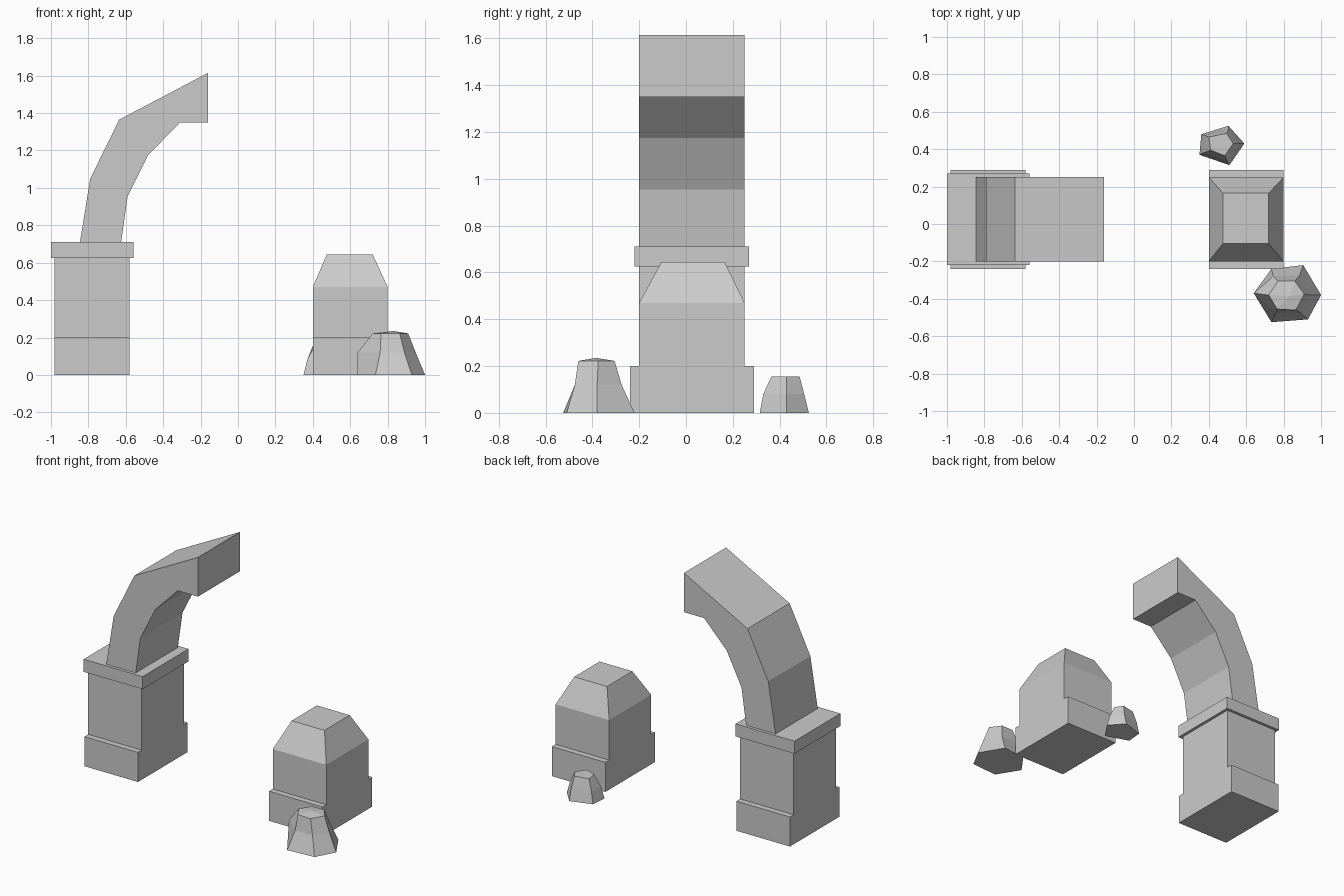
import bpy
import bmesh

if "Cube" in bpy.data.objects:
    bpy.data.objects.remove(bpy.data.objects["Cube"], do_unlink=True)

stone = bpy.data.materials.new("grey_stone")
stone.use_nodes = True
GREY = (0.6, 0.6, 0.6, 1)
stone.diffuse_color = GREY
stone.node_tree.nodes["Principled BSDF"].inputs["Base Color"].default_value = GREY


def loft(name, rings, apex=None):
    """Skin a stack of equal-sized rings, closing the bottom and the top."""
    bm = bmesh.new()
    loops = [[bm.verts.new(p) for p in ring] for ring in rings]
    n = len(loops[0])
    for low, high in zip(loops, loops[1:]):
        for i in range(n):
            j = (i + 1) % n
            bm.faces.new((low[i], low[j], high[j], high[i]))
    bm.faces.new(loops[0][::-1])
    if apex:
        tip = bm.verts.new(apex)
        for i in range(n):
            bm.faces.new((loops[-1][i], loops[-1][(i + 1) % n], tip))
    else:
        bm.faces.new(loops[-1])
    bmesh.ops.recalc_face_normals(bm, faces=bm.faces)
    mesh = bpy.data.meshes.new(name)
    bm.to_mesh(mesh)
    bm.free()
    mesh.materials.append(stone)
    obj = bpy.data.objects.new(name, mesh)
    bpy.context.collection.objects.link(obj)
    return obj


def rect(x, y, z):
    """Rectangle ring from x and y ranges."""
    return [(x[0], y[0], z), (x[1], y[0], z), (x[1], y[1], z), (x[0], y[1], z)]


def block(name, x, y, z):
    return loft(name, [rect(x, y, h) for h in z])


def at(points, z):
    return [(x, y, z) for x, y in points]


BODY_Y = (-0.2, 0.25)
PLINTH_Y = (-0.24, 0.29)
TALL_X = (-0.98, -0.58)
SHORT_X = (0.4, 0.8)

# Tall pillar with plinth and cap
block("tall_pillar_plinth", TALL_X, PLINTH_Y, (0, 0.2))
block("tall_pillar_shaft", TALL_X, BODY_Y, (0, 0.63))
block("tall_pillar_cap", (-1, -0.56), (-0.22, 0.27), (0.625, 0.71))

# Broken arch springing from the cap
arch = [(-0.845, 0.71), (-0.79, 1.05), (-0.635, 1.365), (-0.16, 1.615),
        (-0.16, 1.35), (-0.31, 1.35), (-0.48, 1.175), (-0.59, 0.955), (-0.625, 0.71)]
loft("broken_arch", [[(x, y, z) for x, z in arch] for y in BODY_Y])

# Short pillar with a tapered top
block("short_pillar_plinth", SHORT_X, PLINTH_Y, (0, 0.2))
loft("short_pillar_shaft", [
    rect(SHORT_X, BODY_Y, 0),
    rect(SHORT_X, BODY_Y, 0.47),
    rect((0.475, 0.72), (-0.105, 0.165), 0.645),
])

# Large six-sided rock in front
loft("large_rock", [
    at([(0.64, -0.37), (0.735, -0.24), (0.905, -0.22),
        (1.0, -0.38), (0.93, -0.51), (0.735, -0.525)], 0),
    at([(0.64, -0.37), (0.745, -0.28), (0.885, -0.275),
        (0.95, -0.38), (0.89, -0.475), (0.76, -0.475)], 0.12),
    at([(0.72, -0.38), (0.77, -0.305), (0.86, -0.305),
        (0.91, -0.375), (0.865, -0.46), (0.765, -0.455)], 0.222),
], apex=(0.83, -0.385, 0.235))

# Small five-sided rock behind
loft("small_rock", [
    at([(0.35, 0.37), (0.36, 0.48), (0.505, 0.525), (0.59, 0.43), (0.51, 0.315)], 0),
    at([(0.37, 0.38), (0.375, 0.475), (0.505, 0.505), (0.565, 0.43), (0.5, 0.33)], 0.08),
    at([(0.41, 0.395), (0.4, 0.465), (0.495, 0.485), (0.53, 0.43), (0.485, 0.365)], 0.156),
])
